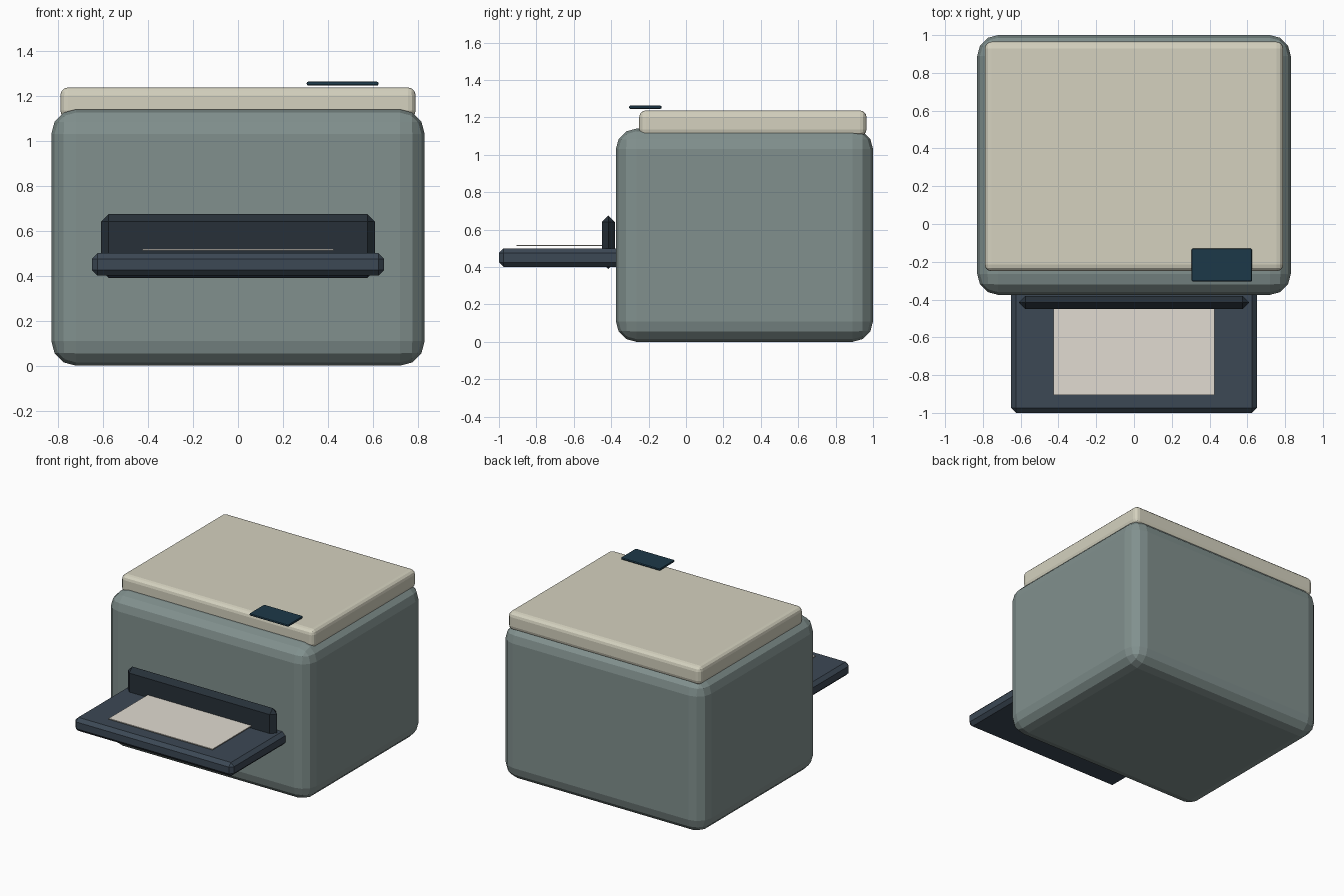
import bpy

if "Cube" in bpy.data.objects:
    bpy.data.objects.remove(bpy.data.objects["Cube"])


def material(name, rgb):
    mat = bpy.data.materials.new(name)
    mat.diffuse_color = (*rgb, 1.0)
    mat.use_nodes = True
    mat.node_tree.nodes["Principled BSDF"].inputs["Base Color"].default_value = mat.diffuse_color
    return mat


def rounded_box(name, x, y, z, bevel, segments, mat):
    """Box spanning the given (min, max) ranges, with bevelled edges."""
    spans = (x, y, z)
    bpy.ops.mesh.primitive_cube_add(size=1, location=[(a + b) / 2 for a, b in spans])
    obj = bpy.context.object
    obj.name = name
    obj.scale = [b - a for a, b in spans]
    bpy.ops.object.transform_apply(location=False, rotation=False, scale=True)
    if bevel:
        mod = obj.modifiers.new("rounded_edges", 'BEVEL')
        mod.width = bevel
        mod.segments = segments
        mod.limit_method = 'NONE'
    obj.data.materials.append(mat)
    return obj


grey = material("grey_green_plastic", (0.22, 0.28, 0.27))
cream = material("cream_plastic", (0.66, 0.64, 0.52))
dark = material("dark_plastic", (0.02, 0.03, 0.04))
slate = material("slate_plastic", (0.045, 0.065, 0.09))
blue = material("screen_blue", (0.012, 0.04, 0.065))
white = material("paper_white", (0.75, 0.71, 0.64))

# Main housing and scanner lid
rounded_box("body", (-0.83, 0.83), (-0.375, 1.0), (0, 1.14), 0.11, 3, grey)
rounded_box("scanner_lid", (-0.79, 0.79), (-0.25, 0.965), (1.10, 1.237), 0.035, 3, cream)

# Paper output: slot surround, tray and sheet
rounded_box("output_slot", (-0.61, 0.61), (-0.45, -0.38), (0.39, 0.675), 0.0349, 1, dark)
rounded_box("paper_tray", (-0.65, 0.65), (-1.0, -0.33), (0.40, 0.50), 0.025, 1, slate)
rounded_box("paper_sheet", (-0.425, 0.425), (-0.905, -0.39), (0.512, 0.519), 0, 1, white)

# Control screen above the lid's front corner
rounded_box("control_screen", (0.305, 0.625), (-0.305, -0.13), (1.245, 1.263), 0.008, 2, blue)
